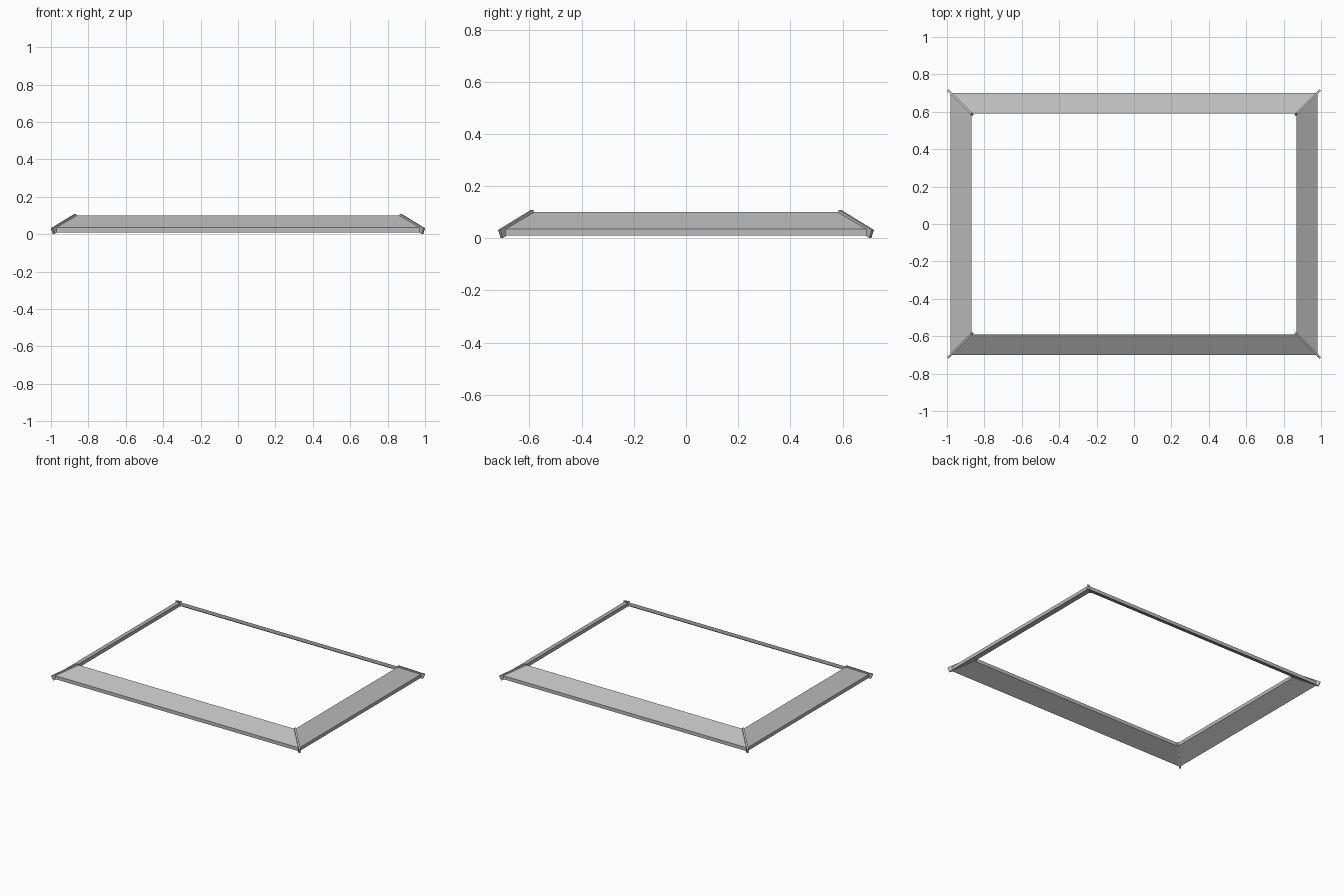
import bpy
from mathutils import Vector

if "Cube" in bpy.data.objects:
    bpy.data.objects.remove(bpy.data.objects["Cube"], do_unlink=True)

grey = bpy.data.materials.new("light grey")
grey.use_nodes = True
colour = (0.5, 0.5, 0.5, 1)
grey.diffuse_color = colour
grey.node_tree.nodes["Principled BSDF"].inputs["Base Color"].default_value = colour

# Outer and inner edges of the sloping eaves
OUT_X, OUT_Y, OUT_Z = 0.98, 0.70, 0.035
RUN, RISE, THICK = 0.11, 0.065, 0.025


def slab(name, top, offset):
    """Solid between a four-sided top face and its copy moved by offset."""
    top = [Vector(p) for p in top]
    verts = top + [p + Vector(offset) for p in top]
    a = (top[1] - top[0]).cross(top[2] - top[0])
    faces = [(0, 1, 2, 3), (7, 6, 5, 4)]
    faces += [(i, i + 4, (i + 1) % 4 + 4, (i + 1) % 4) for i in range(4)]
    if a.z < 0:
        faces = [f[::-1] for f in faces]
    mesh = bpy.data.meshes.new(name)
    mesh.from_pydata(verts, [], faces)
    mesh.materials.append(grey)
    obj = bpy.data.objects.new(name, mesh)
    bpy.context.collection.objects.link(obj)


# Mitred sloping panels on all four sides
ix, iy, iz = OUT_X - RUN, OUT_Y - RUN, OUT_Z + RISE
down = (0, 0, -THICK)
for s, name in ((-1, "front_panel"), (1, "back_panel")):
    slab(name, [(-OUT_X, s * OUT_Y, OUT_Z), (OUT_X, s * OUT_Y, OUT_Z),
                (ix, s * iy, iz), (-ix, s * iy, iz)], down)
for s, name in ((-1, "right_panel"), (1, "left_panel")):
    slab(name, [(s * OUT_X, -OUT_Y, OUT_Z), (s * OUT_X, OUT_Y, OUT_Z),
                (s * ix, iy, iz), (s * ix, -iy, iz)], down)

# Thin hip strips over the mitres, with ends square to their slope
for sx, side in ((-1, "right"), (1, "left")):
    for sy, end in ((-1, "front"), (1, "back")):
        low = Vector((sx * 0.996, sy * 0.716, 0.032))
        high = Vector((sx * 0.87, sy * 0.59, 0.109))
        along = (high - low).normalized()
        across = Vector((-sy, sx, 0)).normalized() * 0.006
        depth = along.cross(across).normalized() * 0.034
        if depth.z > 0:
            depth.negate()
        slab(f"{end}_{side}_hip",
             [low - across, low + across, high + across, high - across], depth)
